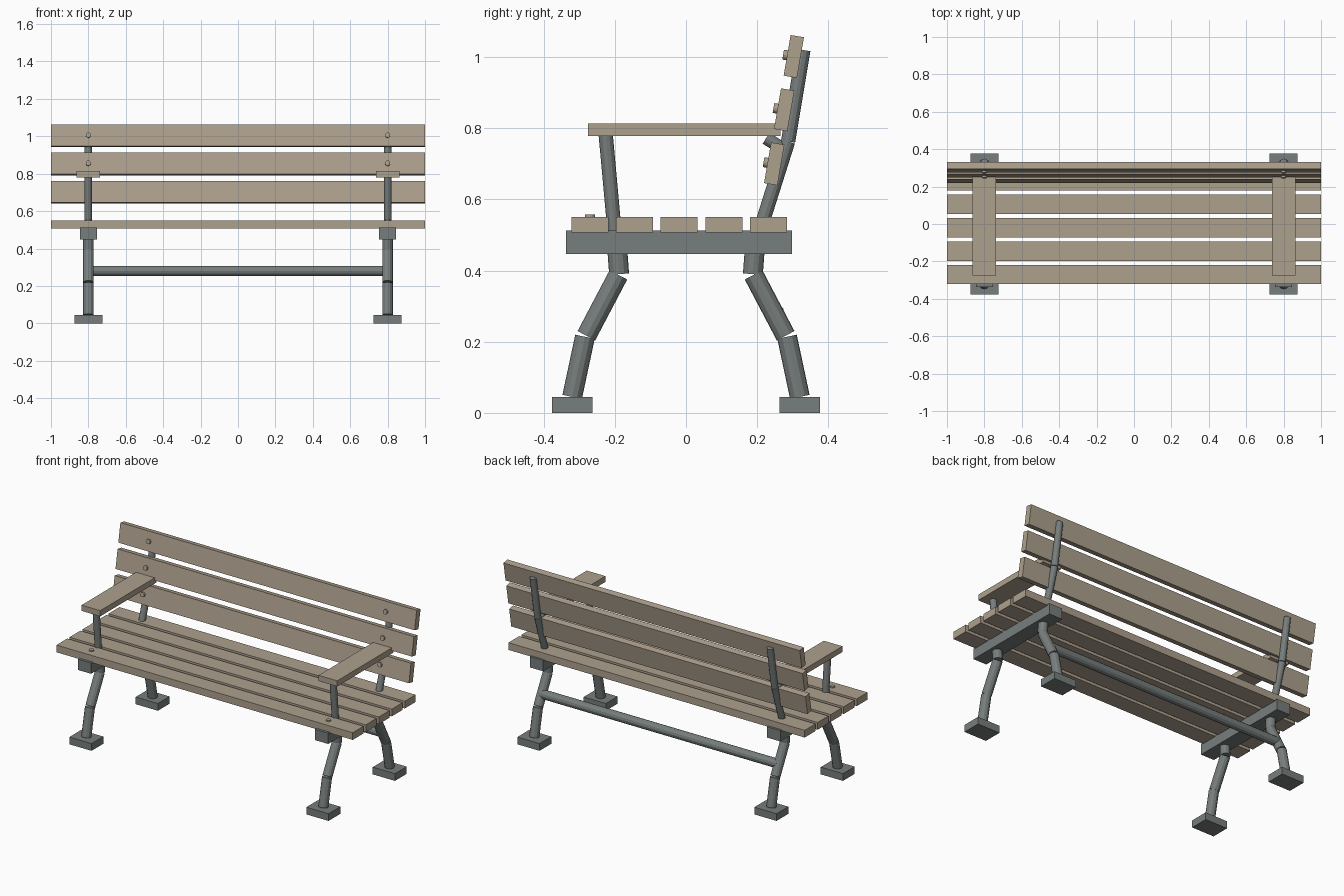
import bpy
from math import radians
from mathutils import Vector

cube = bpy.data.objects.get("Cube")
if cube:
    bpy.data.objects.remove(cube, do_unlink=True)


def material(name, rgb):
    m = bpy.data.materials.new(name)
    m.use_nodes = True
    m.diffuse_color = (*rgb, 1)
    m.node_tree.nodes["Principled BSDF"].inputs["Base Color"].default_value = (*rgb, 1)
    return m


WOOD = material("weathered_wood", (0.42, 0.355, 0.27))
METAL = material("grey_iron", (0.185, 0.21, 0.205))


def box(name, centre, size, mat, tilt=0):
    bpy.ops.mesh.primitive_cube_add(size=1, location=centre)
    ob = bpy.context.object
    ob.name = name
    ob.scale = size
    ob.rotation_euler.x = radians(tilt)
    ob.data.materials.append(mat)
    return ob


def rod(name, a, b, radius, mat, sides=12):
    a, b = Vector(a), Vector(b)
    d = b - a
    bpy.ops.mesh.primitive_cylinder_add(vertices=sides, radius=radius,
                                        depth=d.length, location=(a + b) / 2)
    ob = bpy.context.object
    ob.name = name
    ob.rotation_euler = d.to_track_quat('Z', 'Y').to_euler()
    ob.data.materials.append(mat)
    return ob


# Seat slats
for i in range(5):
    box(f"seat_slat_{i + 1}", (0, -0.27 + i * 0.1255, 0.529), (2, 0.104, 0.044), WOOD)

# Backrest slats, leaning back
TILT = -9.8
BACK = [(0.248, 0.70), (0.276, 0.852), (0.303, 1.002)]
for i, (y, z) in enumerate(BACK):
    box(f"back_slat_{i + 1}", (0, y, z), (2, 0.038, 0.116), WOOD, TILT)

# Side frames
LEG = [((0.32, 0.045), (0.284, 0.214)),
       ((0.28, 0.217), (0.19, 0.388)),
       ((0.188, 0.39), (0.194, 0.47))]
for side, x in (("left", 0.8), ("right", -0.8)):
    box(f"{side}_seat_rail", (x, -0.02, 0.48), (0.09, 0.636, 0.066), METAL)
    box(f"{side}_armrest", (x, -0.005, 0.796), (0.126, 0.542, 0.035), WOOD)

    # Bent legs with block feet
    for end, s in (("front", -1), ("back", 1)):
        box(f"{side}_{end}_foot", (x, s * 0.32, 0.022), (0.15, 0.113, 0.044), METAL)
        for i, (a, b) in enumerate(LEG):
            rod(f"{side}_{end}_leg_{i + 1}", (x, s * a[0], a[1]),
                (x, s * b[0], b[1]), 0.028, METAL)

    # Armrest post, its rear brace and the bent back post
    rod(f"{side}_arm_post", (x, -0.2, 0.50), (x, -0.226, 0.785), 0.02, METAL)
    rod(f"{side}_arm_brace", (x, 0.225, 0.772), (x, 0.285, 0.735), 0.018, METAL)
    rod(f"{side}_back_post_lower", (x, 0.206, 0.507), (x, 0.287, 0.763), 0.02, METAL)
    rod(f"{side}_back_post_upper", (x, 0.287, 0.763), (x, 0.33, 1.02), 0.02, METAL)

    # Bolt heads
    rod(f"{side}_seat_bolt", (x, -0.27, 0.54), (x, -0.27, 0.558), 0.014, WOOD)
    for i, (y, z) in enumerate(BACK):
        rod(f"{side}_back_bolt_{i + 1}", (x, y, z),
            (x, y - 0.03, z + 0.005), 0.014, WOOD)

# Stretcher between the back legs
rod("stretcher", (-0.8, 0.25, 0.28), (0.8, 0.25, 0.28), 0.027, METAL)
